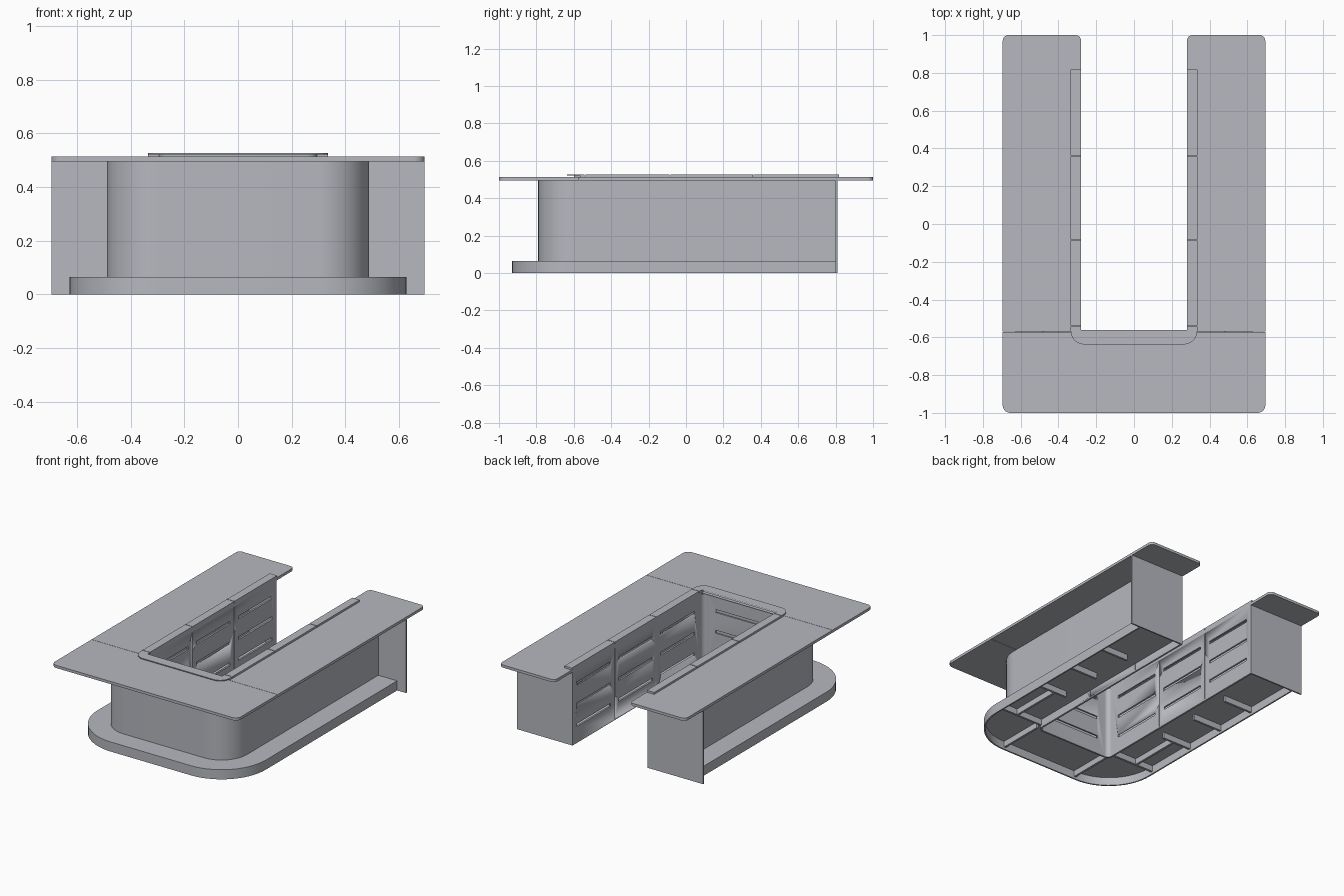
import bpy, bmesh, math
from mathutils import Vector

cube = bpy.data.objects.get("Cube")
if cube:
    bpy.data.objects.remove(cube, do_unlink=True)

grey = bpy.data.materials.new("light_grey")
grey.use_nodes = True
COLOUR = (0.47, 0.48, 0.52, 1)
grey.diffuse_color = COLOUR
grey.node_tree.nodes["Principled BSDF"].inputs["Base Color"].default_value = COLOUR


def finish(name, bm):
    bmesh.ops.recalc_face_normals(bm, faces=bm.faces)
    mesh = bpy.data.meshes.new(name)
    bm.to_mesh(mesh)
    bm.free()
    mesh.materials.append(grey)
    ob = bpy.data.objects.new(name, mesh)
    bpy.context.collection.objects.link(ob)
    bpy.ops.object.select_all(action='DESELECT')
    ob.select_set(True)
    bpy.context.view_layer.objects.active = ob
    bpy.ops.object.shade_smooth_by_angle(angle=math.radians(35))
    return ob


def rounded(corners, steps=14):
    """Outline with rounded right-angle corners given as (x, y, radius)."""
    pts = []
    for i, (x, y, r) in enumerate(corners):
        p = Vector((x, y))
        if r == 0:
            pts.append(p)
            continue
        a = (Vector(corners[i - 1][:2]) - p).normalized()
        b = (Vector(corners[(i + 1) % len(corners)][:2]) - p).normalized()
        c = p + r * (a + b)
        for k in range(steps + 1):
            t = math.pi / 2 * k / steps
            pts.append(c - r * (b * math.cos(t) + a * math.sin(t)))
    return pts


def slab(name, corners, z0, z1):
    """Extrude a rounded outline between two heights."""
    bm = bmesh.new()
    face = bm.faces.new([bm.verts.new((p.x, p.y, z0)) for p in rounded(corners)])
    ext = bmesh.ops.extrude_face_region(bm, geom=[face])
    top = [v for v in ext["geom"] if isinstance(v, bmesh.types.BMVert)]
    bmesh.ops.translate(bm, verts=top, vec=(0, 0, z1 - z0))
    return finish(name, bm)


def u_shape(xo, yo, ro, xi, yi, ri, back, end_r=0):
    """Corners of a U opening to the back, from outer and inner outlines."""
    half = [(xo, yo, ro), (xo, back, end_r), (xi, back, end_r), (xi, yi, ri)]
    return half + [(-x, y, r) for x, y, r in reversed(half)]


def boxes(name, bounds):
    """One mesh of boxes given as ((x0, x1), (y0, y1), (z0, z1))."""
    bm = bmesh.new()
    for b in bounds:
        new = bmesh.ops.create_cube(bm, size=1)["verts"]
        for v in new:
            v.co = [(lo + hi) / 2 + c * (hi - lo) for c, (lo, hi) in zip(v.co, b)]
    return finish(name, bm)


def rect(x0, x1, y0, y1, r=0):
    return [(x0, y0, 0), (x1, y0, 0), (x1, y1, r), (x0, y1, r)]


def mirrored(bounds):
    return bounds + [((-b[0][1], -b[0][0]), b[1], b[2]) for b in bounds]


BACK, AISLE, AISLE_FRONT = 0.81, 0.28, -0.585
SEAM, TOP0, TOP1, RIM = -0.57, 0.495, 0.513, 0.526
SIDES = (("left", 1), ("right", -1))

# Worktop: front section and two arms
slab("worktop_front", u_shape(0.695, -1, 0.04, AISLE, AISLE_FRONT, 0.014,
                              SEAM - 0.001), TOP0, TOP1)
for side, s in SIDES:
    arm = rect(AISLE, 0.695, SEAM + 0.001, 1, 0.03)
    slab(side + "_worktop_arm", [(s * x, y, r) for x, y, r in arm], TOP0, TOP1)

# Raised rim around the aisle, in lengths
slab("rim_front", u_shape(0.335, -0.637, 0.07, AISLE, AISLE_FRONT, 0.03, SEAM),
     0.52, RIM)
slab("rim_riser", u_shape(0.295, -0.6, 0.04, AISLE, AISLE_FRONT, 0.03, SEAM),
     TOP1 - 0.005, 0.52)
joints = (SEAM, -0.54, -0.085, 0.36, 0.82)
for side, s in SIDES:
    pieces = []
    for y0, y1 in zip(joints, joints[1:]):
        xs = sorted((s * AISLE, s * 0.335))
        pieces.append((xs, (y0 + 0.002, y1 - 0.002), (TOP1 - 0.002, RIM)))
    boxes(side + "_rim", pieces)

# Outer body wall with rounded front corners
slab("body_wall", u_shape(0.488, -0.79, 0.19, 0.478, -0.78, 0.18, BACK - 0.01),
     0.06, TOP0)

# Plinth: top plate and skirt
plinth = (0.628, -0.93, 0.33)
slab("plinth_plate", u_shape(*plinth, AISLE + 0.006, AISLE_FRONT - 0.006, 0.03,
                             BACK - 0.01), 0.055, 0.065)
slab("plinth_skirt", u_shape(*plinth, 0.618, -0.92, 0.32, BACK - 0.01), 0, 0.056)

# End panels
boxes("end_panels", mirrored([((AISLE, 0.695), (BACK - 0.01, BACK), (0, TOP0))]))

# Aisle wall with slots and panel joints
wall = slab("aisle_wall", u_shape(0.292, -0.597, 0.042, AISLE, AISLE_FRONT, 0.03,
                                  BACK - 0.01), 0, TOP0)
cuts = []
for z in (0.11, 0.25, 0.39):
    for y in (-0.31, 0.137, 0.585):
        cuts.append(((0.27, 0.31), (y - 0.18, y + 0.18), (z, z + 0.02)))
for y in (-0.085, 0.36):
    cuts.append(((0.27, 0.31), (y - 0.002, y + 0.002), (0.01, 0.485)))
cuts = mirrored(cuts)
cuts += [((-0.19, 0.19), (-0.62, -0.57), (z, z + 0.02)) for z in (0.11, 0.25, 0.39)]
cutter = boxes("slot_cutter", cuts)
cutter.hide_render = True
cutter.hide_set(True)
mod = wall.modifiers.new("slots", 'BOOLEAN')
mod.object = cutter
mod.operation = 'DIFFERENCE'
mod.solver = 'EXACT'

# Support ribs under the plinth
ribs = [((0.29, 0.62), (-0.57, -0.555), (0.015, 0.056)),
        ((0.28, 0.295), (-0.92, -0.6), (0.015, 0.056)),
        ((0.48, 0.495), (-0.555, -0.2), (0.015, 0.056))]
for y in (-0.2, 0.1, 0.4):
    ribs.append(((0.4, 0.62), (y, y + 0.015), (0.015, 0.056)))
boxes("plinth_ribs", mirrored(ribs))
